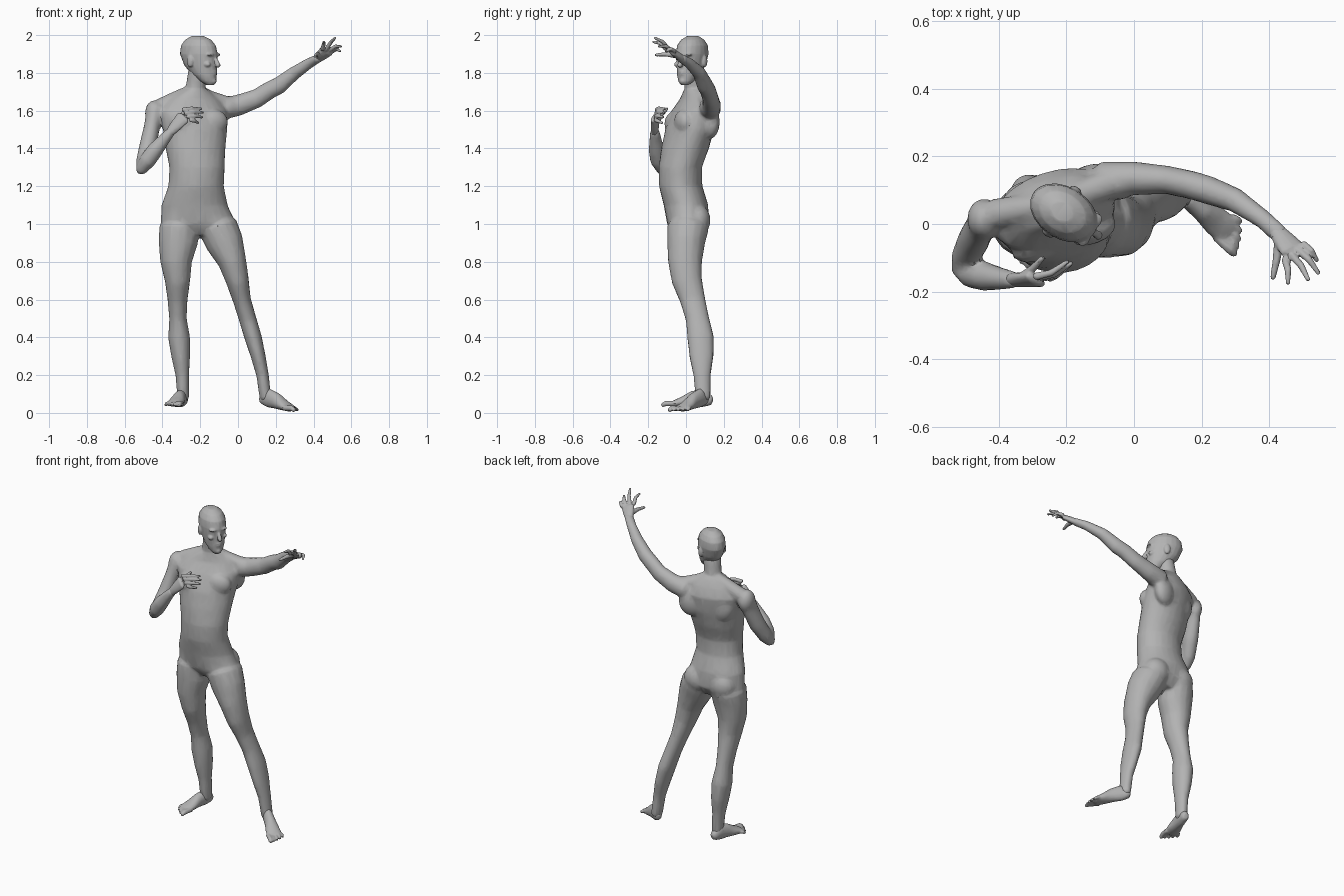
import bpy, bmesh, math
from mathutils import Vector, Matrix

if "Cube" in bpy.data.objects:
    bpy.data.objects.remove(bpy.data.objects["Cube"])

skin = bpy.data.materials.new("grey_clay")
skin.use_nodes = True
GREY = (0.45, 0.45, 0.45, 1)
skin.diffuse_color = GREY
skin.node_tree.nodes["Principled BSDF"].inputs["Base Color"].default_value = GREY
X, Y, Z = Vector((1, 0, 0)), Vector((0, 1, 0)), Vector((0, 0, 1))


def skin_rings(bm, rings):
    """Bridge a list of vertex-coordinate rings into a closed shell."""
    loops = [[bm.verts.new(p) for p in ring] for ring in rings]
    n = len(loops[0])
    for a, b in zip(loops, loops[1:]):
        for i in range(n):
            j = (i + 1) % n
            bm.faces.new((a[i], a[j], b[j], b[i]))
    bm.faces.new(loops[0][::-1])
    bm.faces.new(loops[-1])


def ellipse(c, u, v, n=16):
    return [c + u * math.cos(2 * math.pi * i / n) + v * math.sin(2 * math.pi * i / n)
            for i in range(n)]


def tube(bm, pts, ref, n=16):
    """Limb along (x, y, z, side radius, other radius) points, with rounded ends."""
    cs = [Vector(p[:3]) for p in pts]
    rings = []
    for k, p in enumerate(pts):
        t = (cs[min(k + 1, len(cs) - 1)] - cs[max(k - 1, 0)]).normalized()
        side = t.cross(ref).normalized()
        up = side.cross(t)
        a, b = p[3], p[-1]
        ring = ellipse(cs[k], side * a, up * b, n)
        tip = ellipse(cs[k] + t * min(a, b) * (0.6 if k else -0.6), side * a * 0.6, up * b * 0.6, n)
        rings += [tip, ring] if k == 0 else [ring, tip] if k == len(pts) - 1 else [ring]
    skin_rings(bm, rings)


def blob(bm, c, r, turn=0):
    m = Matrix.Translation(c) @ Matrix.Rotation(math.radians(turn), 4, 'Z') @ Matrix.Diagonal((*r, 1))
    bmesh.ops.create_uvsphere(bm, u_segments=16, v_segments=10, radius=1, matrix=m)


def finish(bm, name, voxel, keep, smooth):
    """Fuse overlapping shells to one skin, then reduce to irregular facets."""
    bmesh.ops.recalc_face_normals(bm, faces=bm.faces)
    me = bpy.data.meshes.new(name)
    bm.to_mesh(me)
    bm.free()
    ob = bpy.data.objects.new(name, me)
    bpy.context.collection.objects.link(ob)
    me.materials.append(skin)
    bpy.ops.object.select_all(action='DESELECT')
    ob.select_set(True)
    bpy.context.view_layer.objects.active = ob
    mod = ob.modifiers.new("fuse", 'REMESH')
    mod.mode, mod.voxel_size = 'VOXEL', voxel
    mod = ob.modifiers.new("soften", 'SMOOTH')
    mod.factor, mod.iterations = 0.5, smooth
    ob.modifiers.new("facet", 'DECIMATE').ratio = keep
    for m in [m.name for m in ob.modifiers]:
        bpy.ops.object.modifier_apply(modifier=m)
    bpy.ops.object.shade_smooth_by_angle(angle=math.radians(35))


# Torso: height, centre x, centre y, half width, half depth, turn
body = bmesh.new()
TORSO = [(0.94, -.205, .01, .10, .07, 0), (1.0, -.21, .01, .20, .11, 0), (1.1, -.23, 0, .175, .118, 0),
         (1.2, -.222, -.028, .147, .115, 0), (1.3, -.217, -.03, .147, .115, 5),
         (1.4, -.225, -.005, .16, .125, 12), (1.5, -.227, .02, .175, .125, 19),
         (1.6, -.24, .045, .19, .11, 19), (1.66, -.235, .055, .14, .08, 19), (1.71, -.225, .05, .07, .06, 19)]
rings = []
for z, x, y, w, d, turn in TORSO:
    spin = Matrix.Rotation(math.radians(turn), 3, 'Z')
    rings.append(ellipse(Vector((x, y, z)), spin @ X * w, spin @ Y * d, 24))
skin_rings(body, rings)

# Neck and sloping shoulder muscles
tube(body, [(-.23, .06, 1.62, .06), (-.225, .045, 1.72, .052), (-.21, .035, 1.82, .052)], Y)
for x, y, z in ((-.41, .03, 1.62), (-.07, .12, 1.635)):
    tube(body, [(-.23, .06, 1.71, .035), ((x - .23) / 2, y / 2 + .03, 1.665, .042), (x, y, z, .045)], Z)

# Chest, shoulder caps, shoulder blades, buttocks
for c, r, turn in [((-.285, -.065, 1.53), (.08, .045, .065), 19), ((-.125, -.015, 1.54), (.075, .045, .065), 19),
                   ((-.445, .015, 1.585), (.048, .06, .07), 0), ((-.05, .125, 1.62), (.06, .055, .058), 0),
                   ((-.13, .125, 1.54), (.08, .05, .09), 19), ((-.31, .08, 1.53), (.075, .045, .09), 19),
                   ((-.30, .06, 1.02), (.09, .07, .085), 0), ((-.125, .06, 1.02), (.085, .07, .085), 0)]:
    blob(body, c, r, turn)

# Legs share one depth profile: centre y, half depth at each height step
HEIGHT = [.98, .9, .8, .7, .6, .5, .4, .3, .2, .08]
DEPTH = [(.01, .11), (0, .1), (-.005, .09), (.005, .08), (.035, .067),
         (.06, .062), (.077, .07), (.082, .064), (.085, .046), (.09, .04)]
RIGHT = [(-.312, .105), (-.317, .104), (-.328, .084), (-.32, .067), (-.32, .053),
         (-.318, .046), (-.312, .058), (-.303, .05), (-.295, .036), (-.29, .031)]
LEFT = [(-.105, .105), (-.07, .1), (-.03, .075), (-.003, .061), (.02, .048),
        (.05, .046), (.08, .046), (.107, .039), (.13, .033), (.145, .031)]
for leg in (RIGHT, LEFT):
    tube(body, [(x, y, z, w, d) for (x, w), (y, d), z in zip(leg, DEPTH, HEIGHT)], Y)

# Outstretched left arm and folded right arm
tube(body, [(-.09, .125, 1.61, .06), (0, .135, 1.628, .05, .056), (.1, .13, 1.665, .042, .05),
            (.17, .115, 1.71, .042, .047), (.22, .1, 1.735, .042, .046), (.3, .07, 1.80, .036, .036),
            (.38, .015, 1.853, .028, .028), (.43, -.03, 1.88, .028, .022)], Z)
tube(body, [(-.435, .02, 1.61, .05, .058), (-.455, -.01, 1.52, .042, .055), (-.475, -.05, 1.42, .046, .052),
            (-.5, -.1, 1.33, .04, .045), (-.512, -.13, 1.285, .028, .03)], Y)
tube(body, [(-.515, -.125, 1.285, .03), (-.48, -.145, 1.335, .044), (-.44, -.155, 1.39, .043),
            (-.39, -.162, 1.45, .032), (-.355, -.165, 1.49, .025)], Y)
finish(body, "body", .009, .16, 4)

# Head: rings of height, forward shift, half length, half width
head = bmesh.new()
aim = Matrix.Rotation(math.radians(-33), 3, 'Z')
base = Vector((-.203, .03, 0))


def face_point(f, s, z):
    return base + aim @ Vector((f, s, 0)) + Z * z


SKULL = [(1.735, .068, .02, .02), (1.755, .055, .042, .04), (1.79, .03, .07, .057), (1.84, .006, .094, .068),
         (1.9, -.005, .109, .077), (1.945, -.008, .1, .073), (1.975, -.01, .075, .056), (1.995, -.012, .035, .028)]
skin_rings(head, [ellipse(face_point(f, 0, z), aim @ X * l, aim @ Y * w, 20) for z, f, l, w in SKULL])
# Nose, lips, chin
tube(head, [(*face_point(.094, 0, 1.882), .009), (*face_point(.108, 0, 1.86), .011),
            (*face_point(.117, 0, 1.838), .014)], aim @ X, 10)
for z, r in ((1.807, .016), (1.795, .015)):
    blob(head, face_point(.092, 0, z), (.012, r * 1.4, .007), -33)
blob(head, face_point(.085, 0, 1.757), (.018, .02, .018), -33)
# Brows, cheekbones, ears
for s in (-1, 1):
    blob(head, face_point(.088, s * .03, 1.896), (.016, .026, .009), -33)
    blob(head, face_point(.075, s * .043, 1.845), (.02, .015, .014), -33)
    blob(head, face_point(-.012, s * .075, 1.862), (.02, .011, .033), -33)
finish(head, "head", .005, .2, 2)


# Hands: palm plus bent fingers from a knuckle row
def hand(name, wrist, palm, normal, knuckles, tips, thumb_tip):
    bm = bmesh.new()
    w, p, n = Vector(wrist), Vector(palm), Vector(normal).normalized()
    a, b = Vector(knuckles[0]), Vector(knuckles[1])
    tube(bm, [(*w, .025, .02), (*w.lerp(p, .5), .034, .019), (*p, .04, .016)], n, 12)
    for i, tip in enumerate(tips):
        k, t = a.lerp(b, i / 3), Vector(tip)
        tube(bm, [(*k, .012), (*(k.lerp(t, .5) + n * .013), .0105), (*t, .007)], n, 8)
    t = Vector(thumb_tip)
    root = w.lerp(a, .35)
    tube(bm, [(*root, .016), (*(root.lerp(t, .55) + n * .006), .012), (*t, .008)], n, 8)
    finish(bm, name, .0045, .3, 1)


hand("left_hand", (.42, -.02, 1.874), (.468, -.075, 1.915), (.3, .35, .88),
     ((.447, -.105, 1.925), (.5, -.06, 1.915)),
     [(.455, -.175, 1.965), (.515, -.165, 1.985), (.545, -.145, 1.94), (.54, -.108, 1.915)], (.41, -.16, 1.895))
hand("right_hand", (-.36, -.165, 1.485), (-.29, -.165, 1.565), (-.2, -.9, .35),
     ((-.29, -.155, 1.605), (-.25, -.16, 1.55)),
     [(-.195, -.11, 1.61), (-.185, -.115, 1.59), (-.188, -.12, 1.565), (-.21, -.125, 1.535)], (-.27, -.10, 1.61))


# Feet: sole path from heel to ball, then five toes; side is +1 when the inside lies to the left
def foot(name, heel, direction, floor, lift, side):
    bm = bmesh.new()
    d = Vector((*direction, 0)).normalized()
    s = Vector((-d.y, d.x, 0)) * side

    def at(along, across, z):
        return Vector((*heel, floor + z + lift * max(0, 1 - along / .2))) + d * along + s * across

    tube(bm, [(*at(.015, 0, .035), .025, .03), (*at(.055, 0, .05), .03, .05), (*at(.11, 0, .043), .034, .042),
              (*at(.16, 0, .029), .043, .028), (*at(.205, 0, .02), .045, .018)], Z)
    for i in range(5):
        r = .015 if i == 0 else .0105
        across = .034 - i * .0185
        reach = .268 - i * .003 - i * i * .0022
        tube(bm, [(*at(.19, across, .02), r), (*at(reach - .022, across * 1.1, .02), r),
                  (*at(reach - .006, across * 1.15, .011), r * .8)], Z, 8)
    finish(bm, name, .0055, .25, 2)


foot("right_foot", (-.285, .14), (-.25, -.97), .03, 0, 1)
foot("left_foot", (.12, .11), (.77, -.64), .004, .035, -1)
